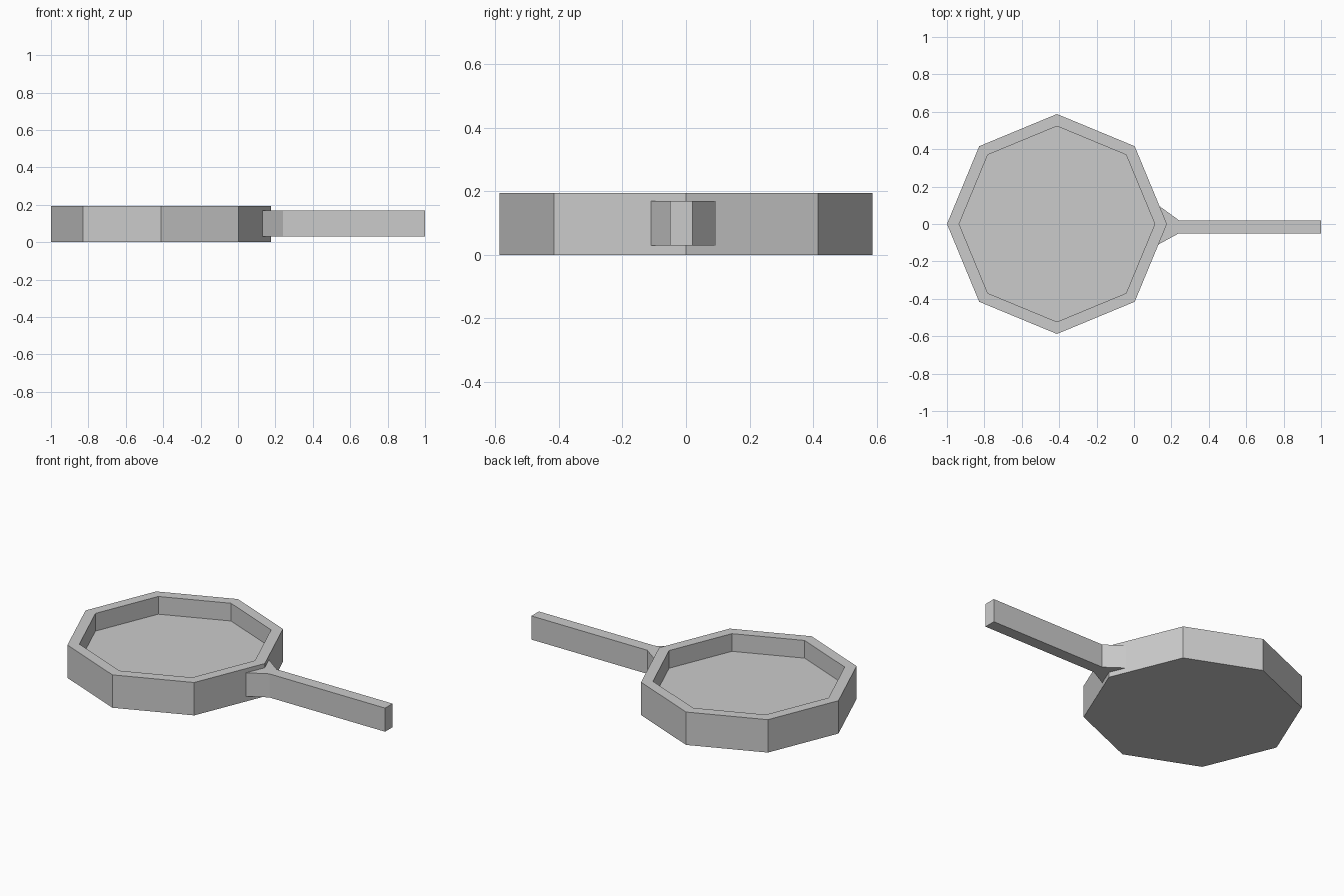
import bpy, bmesh
from math import cos, sin, pi

if "Cube" in bpy.data.objects:
    bpy.data.objects.remove(bpy.data.objects["Cube"])

CX, SIDES = -0.412, 8
R_OUT, R_IN = 0.588, 0.523
Z_TOP, Z_FLOOR = 0.195, 0.09


def finish(name, bm):
    bmesh.ops.recalc_face_normals(bm, faces=bm.faces)
    mesh = bpy.data.meshes.new(name)
    bm.to_mesh(mesh)
    bm.free()
    obj = bpy.data.objects.new(name, mesh)
    bpy.context.collection.objects.link(obj)
    return obj


def ring(bm, r, z):
    return [bm.verts.new((CX + r * cos(2 * pi * i / SIDES),
                          r * sin(2 * pi * i / SIDES), z)) for i in range(SIDES)]


# Octagonal pan: base, outer wall, flat rim, inner wall, floor
bm = bmesh.new()
rings = [ring(bm, r, z) for r, z in
         [(R_OUT, 0), (R_OUT, Z_TOP), (R_IN, Z_TOP), (R_IN, Z_FLOOR)]]
for a, b in zip(rings, rings[1:]):
    for i in range(SIDES):
        j = (i + 1) % SIDES
        bm.faces.new((a[i], a[j], b[j], b[i]))
bm.faces.new(rings[0])
bm.faces.new(rings[-1])
finish("pan_body", bm)

# Handle: bar with a flared root that meets the pan wall
profile = [(0.13, -0.11), (0.24, -0.05), (1.0, -0.05),
           (1.0, 0.02), (0.24, 0.02), (0.13, 0.10)]
bm = bmesh.new()
base = bm.faces.new([bm.verts.new((x, y, 0.03)) for x, y in profile])
top = bmesh.ops.extrude_face_region(bm, geom=[base], use_keep_orig=True)
bmesh.ops.translate(bm, vec=(0, 0, 0.14),
                    verts=[v for v in top["geom"] if isinstance(v, bmesh.types.BMVert)])
finish("handle", bm)
